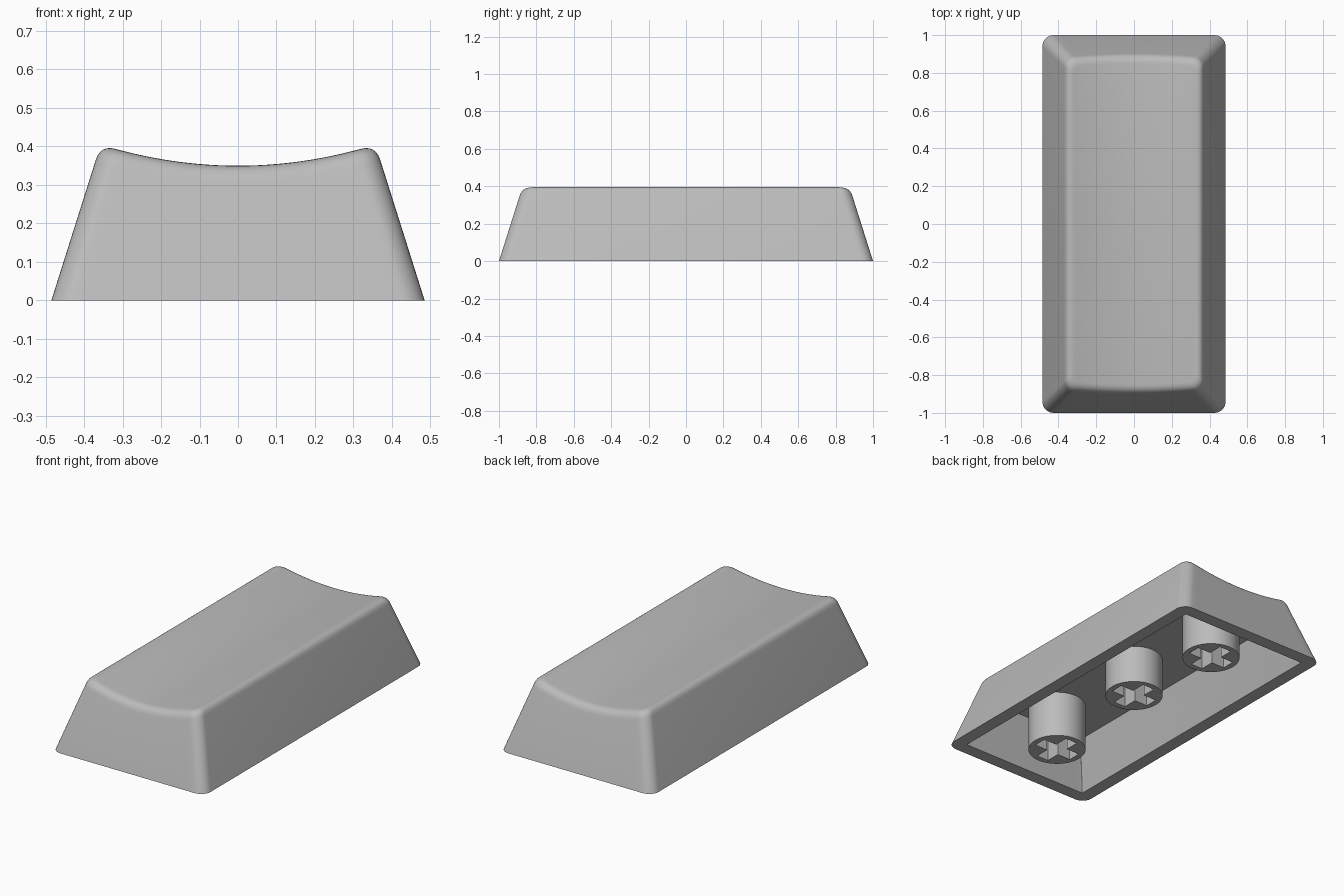
import bpy, bmesh, math

if "Cube" in bpy.data.objects:
    bpy.data.objects.remove(bpy.data.objects["Cube"])

A, B = 0.485, 1.0        # half width and half length at the base
SLOPE = 0.316            # inward lean of the walls
FILLET = 0.04            # rounding of the top edge
NX, NC = 24, 8           # segments across an end, per corner

grey = bpy.data.materials.new("grey plastic")
grey.diffuse_color = (0.5, 0.5, 0.5, 1)
grey.use_nodes = True
grey.node_tree.nodes["Principled BSDF"].inputs["Base Color"].default_value = grey.diffuse_color


def dish(x):
    """Height of the scooped top."""
    return 0.35 + 0.43 * x * x


def ring_point(i, a, b, r):
    """Point i of a rounded rectangle; points come in pairs mirrored in y."""
    half = 2 * NC + NX
    front, j = (i <= half), i
    if not front:
        j = 2 * half + 1 - i
    if j <= NC:
        t = math.pi / 2 * j / NC
        x, y = -(a - r) - r * math.cos(t), (b - r) + r * math.sin(t)
    elif j >= NC + NX:
        t = math.pi / 2 * (half - j) / NC
        x, y = (a - r) + r * math.cos(t), (b - r) + r * math.sin(t)
    else:
        x, y = (a - r) * (2 * (j - NC) / NX - 1), b
    return x, -y if front else y


HALF = 2 * NC + NX + 1
COUNT = 2 * HALF


def flat_ring(inset, r, z):
    return [(*ring_point(i, A - inset, B - inset, r), z) for i in range(COUNT)]


def top_rings(steps=6):
    """Rounded transition from the sloped wall to the scooped top."""
    rings = [[] for _ in range(steps + 1)]
    for i in range(COUNT):
        z = 0.4
        for _ in range(8):
            x, y = ring_point(i, A - SLOPE * z, B - SLOPE * z, 0.055)
            z = dish(x)
        d = SLOPE * (z - FILLET)
        low = (*ring_point(i, A - d, B - d, 0.055), z - FILLET)
        d = SLOPE * z + FILLET
        px, py = ring_point(i, A - d, B - d, 0.03)
        high = (px, py, dish(px))
        for k in range(steps + 1):
            t = k / steps
            rings[k].append([(1 - t) ** 2 * l + 2 * t * (1 - t) * e + t * t * h
                             for l, e, h in zip(low, (x, y, z), high)])
    return rings


def finish(name, bm, angle=32):
    bmesh.ops.recalc_face_normals(bm, faces=bm.faces)
    mesh = bpy.data.meshes.new(name)
    bm.to_mesh(mesh)
    bm.free()
    mesh.materials.append(grey)
    ob = bpy.data.objects.new(name, mesh)
    bpy.context.collection.objects.link(ob)
    bpy.ops.object.select_all(action='DESELECT')
    ob.select_set(True)
    bpy.context.view_layer.objects.active = ob
    bpy.ops.object.shade_smooth_by_angle(angle=math.radians(angle))
    return ob


# Hollow shell: ceiling, inner walls, rim, outer walls, rounded edge, scooped top
CEILING = 0.27
bm = bmesh.new()
rings = [flat_ring(0.076 + 0.3 * CEILING, 0.003, CEILING),
         flat_ring(0.076, 0.003, 0),
         flat_ring(0, 0.06, 0)] + top_rings()
loops = [[bm.verts.new(p) for p in ring] for ring in rings]
for lo, hi in zip(loops, loops[1:]):
    for i in range(COUNT):
        j = (i + 1) % COUNT
        bm.faces.new((lo[i], lo[j], hi[j], hi[i]))
for loop in (loops[0], loops[-1]):
    for i in range(HALF - 1):
        bm.faces.new((loop[i], loop[i + 1], loop[COUNT - 2 - i], loop[COUNT - 1 - i]))
finish("cap_shell", bm)


# Round posts with a cross-shaped socket
def post(name, y, z0, radius=0.155, arm=0.122, w=0.038):
    bm = bmesh.new()
    circle = [(radius * math.cos(t * math.tau / 48), radius * math.sin(t * math.tau / 48))
              for t in range(48)]
    cross = []
    for q in range(4):
        c, s = round(math.cos(q * math.pi / 2)), round(math.sin(q * math.pi / 2))
        cross += [(c * u - s * v, s * u + c * v) for u, v in ((arm, -w), (arm, w), (w, w))]
    edges = []
    for outline in (circle, cross):
        vs = [bm.verts.new((px, py + y, z0)) for px, py in outline]
        edges += [bm.edges.new((vs[i - 1], vs[i])) for i in range(len(vs))]
    bmesh.ops.triangle_fill(bm, edges=edges, use_beauty=True, normal=(0, 0, -1))
    ext = bmesh.ops.extrude_face_region(bm, geom=bm.faces[:], use_keep_orig=True)
    for v in ext["geom"]:
        if isinstance(v, bmesh.types.BMVert):
            v.co.z = CEILING + 0.005
    finish(name, bm)


post("front_post", -0.65, 0.0)
post("middle_post", 0.0, 0.05)
post("back_post", 0.65, 0.0)
